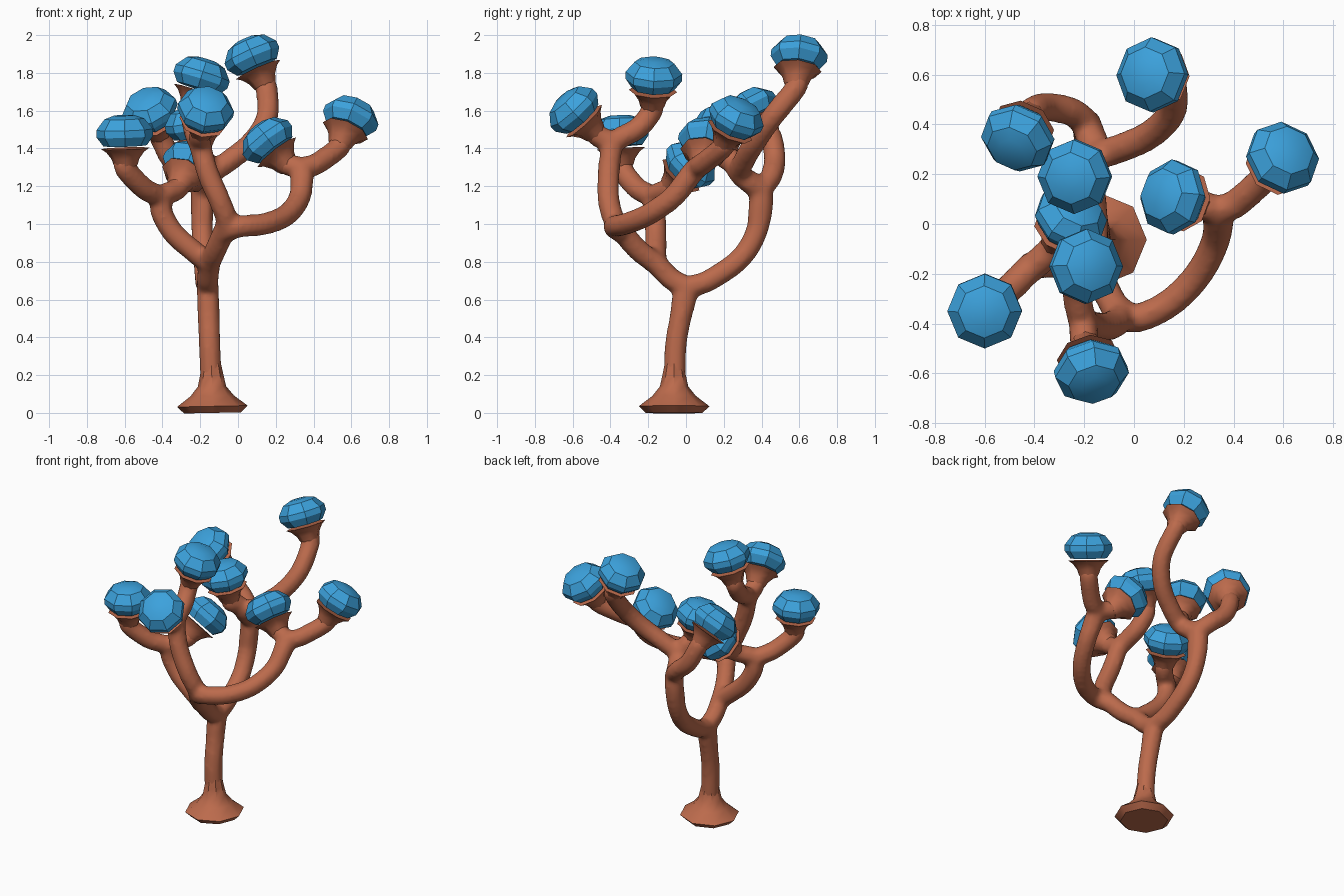
import bpy, math
from mathutils import Vector as V

if "Cube" in bpy.data.objects:
    bpy.data.objects.remove(bpy.data.objects["Cube"])


def material(name, rgb):
    m = bpy.data.materials.new(name)
    m.diffuse_color = (*rgb, 1)
    m.use_nodes = True
    m.node_tree.nodes["Principled BSDF"].inputs["Base Color"].default_value = m.diffuse_color
    return m


brown = material("terracotta brown", (0.50, 0.145, 0.072))
blue = material("leaf blue", (0.045, 0.36, 0.72))


def catmull(pts, n=6):
    """Smooth path through the points."""
    p = [V(q) for q in pts]
    p = [p[0] * 2 - p[1]] + p + [p[-1] * 2 - p[-2]]
    out = []
    for i in range(1, len(p) - 2):
        a, b, c, d = p[i - 1:i + 3]
        for k in range(n):
            t = k / n
            out.append(0.5 * (2 * b + (c - a) * t + (2 * a - 5 * b + 4 * c - d) * t * t
                              + (3 * b - a - 3 * c + d) * t ** 3))
    return out + [p[-2]]


def finish(ob, angle):
    bpy.ops.object.select_all(action='DESELECT')
    ob.select_set(True)
    bpy.context.view_layer.objects.active = ob
    bpy.ops.object.shade_smooth_by_angle(angle=math.radians(angle))


def tubes(name, paths):
    """Eight-sided tubes; each path is a list of (point, radius)."""
    cu = bpy.data.curves.new(name, 'CURVE')
    cu.dimensions = '3D'
    cu.bevel_depth = 1
    cu.bevel_resolution = 2
    cu.use_fill_caps = True
    for path in paths:
        s = cu.splines.new('POLY')
        s.points.add(len(path) - 1)
        for pt, (co, r) in zip(s.points, path):
            pt.co = (*co, 1)
            pt.radius = r
    tmp = bpy.data.objects.new(name, cu)
    me = bpy.data.meshes.new_from_object(tmp)
    bpy.data.objects.remove(tmp)
    me.materials.clear()
    me.materials.append(brown)
    ob = bpy.data.objects.new(name, me)
    bpy.context.collection.objects.link(ob)
    return ob


def lathe(name, profile, mat, loc, axis):
    """Eight-sided turned solid; profile is (radius, height) bottom to top."""
    n = 8
    verts, faces = [], []
    for r, z in profile:
        verts += [(r * math.cos(k * math.tau / n), r * math.sin(k * math.tau / n), z) for k in range(n)]
    for j in range(len(profile) - 1):
        for k in range(n):
            k2 = (k + 1) % n
            faces.append((j * n + k, j * n + k2, j * n + n + k2, j * n + n + k))
    faces.append(tuple(reversed(range(n))))
    faces.append(tuple(range(len(verts) - n, len(verts))))
    me = bpy.data.meshes.new(name)
    me.from_pydata(verts, [], faces)
    me.materials.append(mat)
    ob = bpy.data.objects.new(name, me)
    bpy.context.collection.objects.link(ob)
    ob.location = loc
    # tilt straight from +z without twisting
    ob.rotation_euler = V((0, 0, 1)).rotation_difference(axis).to_euler()
    return ob


# leaf caps: centre, axis
caps = {
    'A': ((.07, .60, 1.90), (-.40, .10, .90)),
    'B': ((.60, .27, 1.57), (.35, .40, .85)),
    'C': ((.15, .11, 1.45), (-.60, .15, .77)),
    'D': ((-.47, .34, 1.61), (-.30, -.55, .75)),
    'E': ((-.24, .19, 1.54), (-.22, -.10, 1)),
    'F': ((-.19, -.17, 1.79), (.30, .05, .95)),
    'G': ((-.17, -.60, 1.61), (.15, -.65, .70)),
    'H': ((-.60, -.35, 1.49), (-.03, -.05, 1)),
    'I': ((-.25, .03, 1.32), (.35, .60, .65)),
}

# forks of the trunk
N0 = (-.16, 0, .65)
N1 = (-.19, .40, 1.17)
N2 = (-.15, .29, 1.26)
N3 = (-.15, -.16, .79)
N4 = (-.08, -.33, .95)
N5 = (-.42, -.18, 1.14)
N6 = (-.20, -.40, 1.42)
N7 = (.34, .04, 1.28)
trunk = [(-.14, -.06, .14), (-.15, -.055, .35), (-.155, -.03, .5), N0]
limb_back = [(-.17, .12, .70), (-.18, .29, .82), (-.19, .38, .98), N1]
limb_front = [(-.155, -.03, .5), N0, (-.16, -.08, .71), N3, (-.12, -.25, .86), N4]
stems = {
    'A': trunk + limb_back + [N2, (-.04, .31, 1.34), (.08, .37, 1.44), (.155, .46, 1.57)],
    'E': [N1, N2, (-.18, .24, 1.34)],
    'D': [(-.19, .38, .98), N1, (-.25, .45, 1.25), (-.35, .47, 1.34)],
    'G': limb_front + [(-.06, -.38, 1.02), (-.10, -.41, 1.13), (-.16, -.41, 1.27), N6],
    'F': [N6, (-.22, -.34, 1.46), (-.235, -.25, 1.51)],
    'B': [N4, (0, -.38, .985), (.14, -.32, 1.0), (.26, -.2, 1.05), (.33, -.06, 1.15), N7,
          (.42, .09, 1.32)],
    'C': [(.33, -.06, 1.15), N7],
    'H': [N3, (-.24, -.16, .86), (-.34, -.16, .95), (-.40, -.165, 1.05), N5, (-.50, -.26, 1.19)],
    'I': [N5, (-.38, -.15, 1.16)],
}

paths = []
for key, (c, ax) in caps.items():
    c, ax = V(c), V(ax).normalized()
    start = c - ax * (.17 if key == 'C' else .20)
    paths.append([(p, .061) for p in catmull(stems[key] + [start, c - ax * .145])])

    # flared cup carrying the leaf cap
    lathe("branch_cup", [(.05, -.11), (.064, -.085), (.074, -.055), (.10, -.02), (.128, 0)],
          brown, c - ax * .09, ax)
    finish(bpy.context.collection.objects[-1], 40)

    # faceted cushion of leaves
    lathe("leaf_cap", [(.115, .014), (.150, .062), (.150, .10), (.105, .157), (.055, .175)],
          blue, c - ax * .09, ax)
    finish(bpy.context.collection.objects[-1], 30)

# trunk and branches blended into one skin
tree = tubes("trunk_and_branches", paths)
rm = tree.modifiers.new("blend", 'REMESH')
rm.mode = 'VOXEL'
rm.voxel_size = .014
rm.use_smooth_shade = True
sm = tree.modifiers.new("soften", 'SMOOTH')
sm.factor = .5
sm.iterations = 10

# spreading foot
lathe("trunk_foot", [(.15, 0), (.187, .035), (.115, .09), (.075, .14), (.062, .20), (.05, .26)],
      brown, (-.135, -.063, 0), V((-.02, 0, 1)))
finish(bpy.context.collection.objects[-1], 40)
